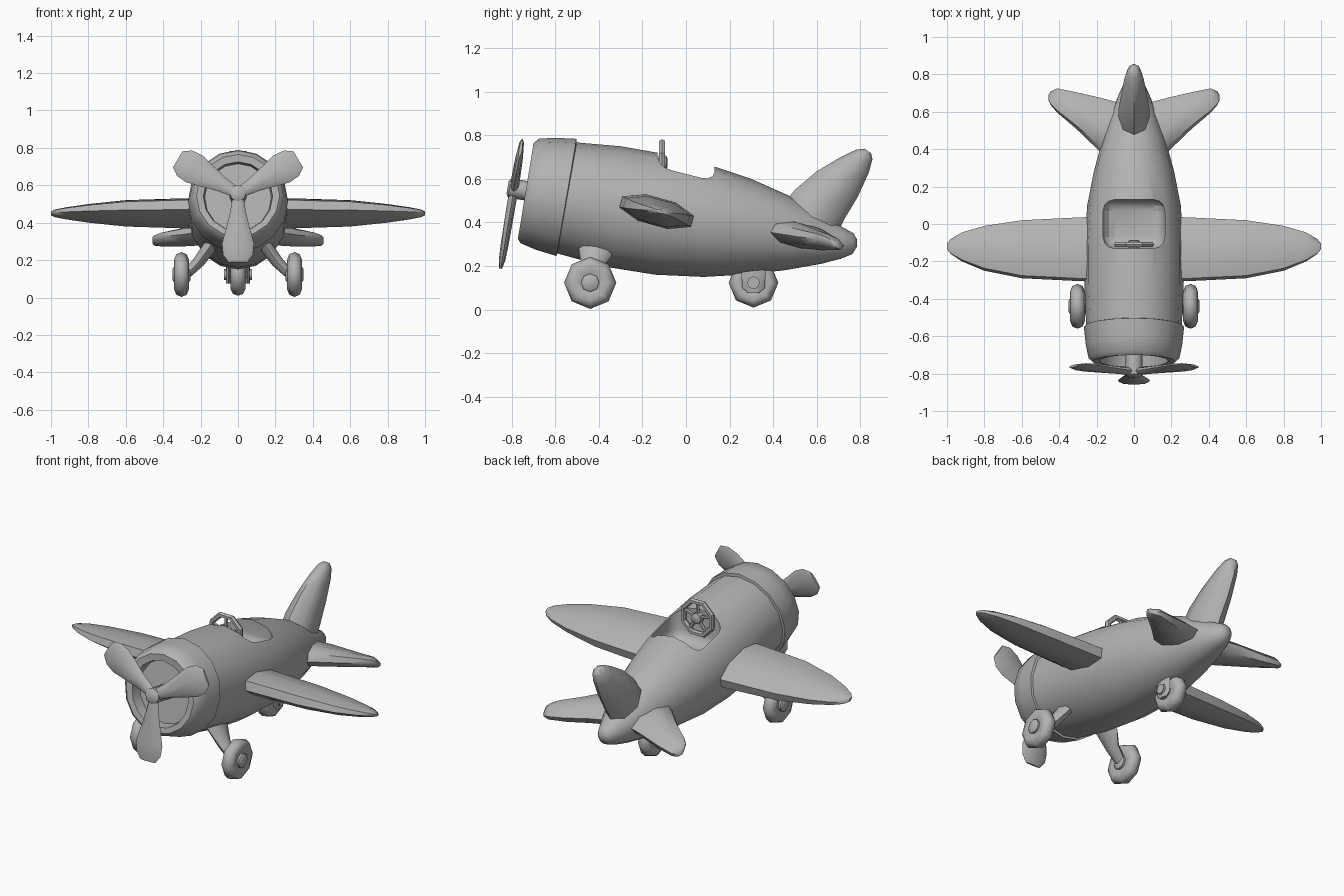
import bpy, bmesh, math
from mathutils import Vector, Matrix

if "Cube" in bpy.data.objects:
    bpy.data.objects.remove(bpy.data.objects["Cube"])

grey = bpy.data.materials.new("plain grey")
grey.use_nodes = True
grey.diffuse_color = (0.45, 0.45, 0.45, 1)
grey.node_tree.nodes["Principled BSDF"].inputs["Base Color"].default_value = (0.45, 0.45, 0.45, 1)


def finish(ob, angle=50):
    bpy.ops.object.select_all(action='DESELECT')
    ob.select_set(True)
    bpy.context.view_layer.objects.active = ob
    bpy.ops.object.shade_smooth_by_angle(angle=math.radians(angle))


def loft(name, sections, n=8, matrix=None, angle=50):
    """Skin ellipses, each given by two opposite points and a half-width vector."""
    bm = bmesh.new()
    rings = []
    for a, b, half in sections:
        a, b, half = Vector(a), Vector(b), Vector(half)
        ring = []
        for i in range(n):
            t = 2 * math.pi * i / n
            ring.append(bm.verts.new((a + b) / 2 + (a - b) / 2 * math.cos(t) + half * math.sin(t)))
        rings.append(ring)
    for r0, r1 in zip(rings, rings[1:]):
        for i in range(n):
            j = (i + 1) % n
            bm.faces.new((r0[i], r0[j], r1[j], r1[i]))
    bm.faces.new(rings[0])
    bm.faces.new(rings[-1])
    if matrix:
        bm.transform(matrix)
    bmesh.ops.recalc_face_normals(bm, faces=bm.faces)
    me = bpy.data.meshes.new(name)
    bm.to_mesh(me)
    bm.free()
    me.materials.append(grey)
    ob = bpy.data.objects.new(name, me)
    bpy.context.collection.objects.link(ob)
    finish(ob, angle)
    return ob


def turned(name, centre, axis, profile, n=8, matrix=None):
    """Round part along an axis from (offset, radius) pairs."""
    c, axis = Vector(centre), Vector(axis)
    up = Vector((0, 0, 1))
    side = axis.cross(up)
    return loft(name, [(c + axis * d + up * r, c + axis * d - up * r, side * r)
                       for d, r in profile], n, matrix)


def hull(rows):
    return [((0, yt, zt), (0, yb, zb), (w, 0, 0)) for yt, zt, yb, zb, w in rows]


# Fuselage: top y, top z, bottom y, bottom z, half width
body = loft("fuselage", hull([
    (-.53, .77, -.60, .26, .255), (-.30, .75, -.36, .195, .265),
    (-.10, .715, -.14, .16, .265), (.12, .66, .08, .15, .25),
    (.30, .60, .26, .16, .215), (.48, .52, .45, .18, .165),
    (.63, .43, .62, .21, .11), (.72, .378, .71, .233, .072),
    (.77, .35, .765, .255, .045), (.786, .32, .786, .29, .018)]), 16)

# Cockpit opening
bpy.ops.mesh.primitive_cube_add(size=1, location=(0, 0, .69))
cutter = bpy.context.object
cutter.name = "cockpit_cutter"
cutter.scale = (.33, .26, .36)
bpy.ops.object.transform_apply(location=False, rotation=False, scale=True)
cutter.hide_render = True
cutter.data.materials.append(grey)
bevel = cutter.modifiers.new("round", 'BEVEL')
bevel.width, bevel.segments = .06, 3
cut = body.modifiers.new("cockpit", 'BOOLEAN')
cut.operation, cut.object, cut.solver = 'DIFFERENCE', cutter, 'EXACT'
bpy.context.view_layer.objects.active = body
bpy.ops.object.modifier_apply(modifier="cockpit")
bpy.data.objects.remove(cutter)
finish(body, 40)

# Engine cowl with rolled lip and recessed face
loft("engine_cowl", hull([
    (-.50, .75, -.585, .275, .24), (-.503, .784, -.595, .246, .268),
    (-.60, .789, -.69, .275, .258), (-.675, .785, -.76, .305, .243),
    (-.70, .765, -.772, .325, .222), (-.70, .725, -.765, .355, .185),
    (-.64, .715, -.70, .355, .178)]), 16, angle=40)

# Propeller, tilted with the nose
tilt = Matrix.Translation((0, -.79, .555)) @ Matrix.Rotation(math.radians(-9.5), 4, 'X')
turned("propeller_shaft", (0, 0, 0), (0, 1, 0), [(-.03, .03), (-.02, .045), (.17, .045)], 8, tilt)
for k in range(3):
    loft("propeller_blade", [((w, 0, -r), (-w, 0, -r), (0, t, 0)) for r, w, t in
         [(.02, .03, .02), (.10, .042, .02), (.27, .085, .018), (.33, .08, .015), (.372, .05, .007)]],
         8, tilt @ Matrix.Rotation(k * 2 * math.pi / 3, 4, 'Y'))

for s, side in ((1, "left"), (-1, "right")):
    # Wing: span, leading y, trailing y, thickness factor
    loft(side + "_wing", [((s * x, a, .45 + .02 * f), (s * x, b, .45 - .02 * f), (0, -.05 * f, .08 * f))
         for x, a, b, f in [(.15, -.31, .04, 1), (.30, -.305, .035, 1), (.60, -.29, .02, .88),
                            (.80, -.25, -.01, .62), (.92, -.20, -.045, .4), (.98, -.16, -.08, .25),
                            (1.0, -.135, -.105, .12)]])
    # Tailplane, swept back
    loft(side + "_tailplane", [((s * x, a, z + .01), (s * x, b, z - .02), (0, -.3 * t, t))
         for x, a, b, z, t in [(.05, .30, .64, .355, .065), (.18, .385, .675, .345, .06),
                               (.31, .51, .705, .325, .048), (.41, .595, .725, .315, .037),
                               (.445, .635, .71, .31, .025), (.457, .66, .69, .31, .01)]])
    # Main landing gear
    loft(side + "_leg", [((s * x, y - w, z), (s * x, y + w, z), (s * .78 * t, 0, .62 * t))
         for x, z, y, w, t in [(.11, .33, -.415, .085, .04), (.17, .245, -.415, .072, .035),
                               (.21, .19, -.43, .045, .032), (.28, .12, -.44, .03, .025)]])
    turned(side + "_wheel", (s * .302, -.44, .123), (1, 0, 0),
           [(-.028, .05), (-.039, .08), (-.028, .108), (0, .12), (.028, .108), (.039, .08), (.028, .05)])
    turned(side + "_wheel_hub", (s * .302, -.44, .123), (1, 0, 0),
           [(-.048, .03), (-.04, .042), (.04, .042), (.048, .03)])
    # Tail wheel fork
    loft(side + "_tail_fork", [((s * .052, .31 - w, z), (s * .052, .31 + w, z), (.013, 0, 0))
         for z, w in [(.075, .025), (.10, .052), (.16, .055), (.24, .05)]])

# Tail wheel
turned("tail_wheel", (0, .31, .123), (1, 0, 0),
       [(-.028, .05), (-.039, .08), (-.028, .103), (0, .114), (.028, .103), (.039, .08), (.028, .05)])
turned("tail_axle", (0, .31, .123), (1, 0, 0), [(-.075, .03), (.075, .03)])

# Fin: leading y, z, trailing y, z, half thickness
loft("tail_fin", [((0, a, az), (0, b, bz), (t, 0, 0)) for a, az, b, bz, t in
     [(.42, .45, .68, .32, .085), (.50, .55, .73, .42, .083), (.60, .635, .79, .52, .068),
      (.71, .70, .84, .63, .052), (.78, .734, .856, .69, .037), (.82, .739, .85, .718, .018)]])

# Steering wheel: flat octagonal rim, spokes, hub and column
seat = Vector((0, -.11, .675))
bpy.ops.mesh.primitive_torus_add(location=seat, rotation=(math.pi / 2, 0, 0), major_segments=8,
                                 minor_segments=6, major_radius=.1, minor_radius=.016)
rim = bpy.context.object
rim.name = "steering_rim"
rim.data.materials.append(grey)
rim.rotation_euler.y = math.pi / 8
finish(rim, 30)
for k in range(5):
    turn = Matrix.Translation(seat) @ Matrix.Rotation(k * 2 * math.pi / 5, 4, 'Y')
    loft("steering_spoke", [((.011, 0, r), (-.011, 0, r), (0, .009, 0)) for r in (.02, .1)], 6, turn)
turned("steering_hub", seat, (0, 1, 0), [(-.016, .032), (.018, .032), (.024, .022)])
turned("steering_column", seat, (0, 1, -.3), [(-.10, .014), (0, .014)], 6)
